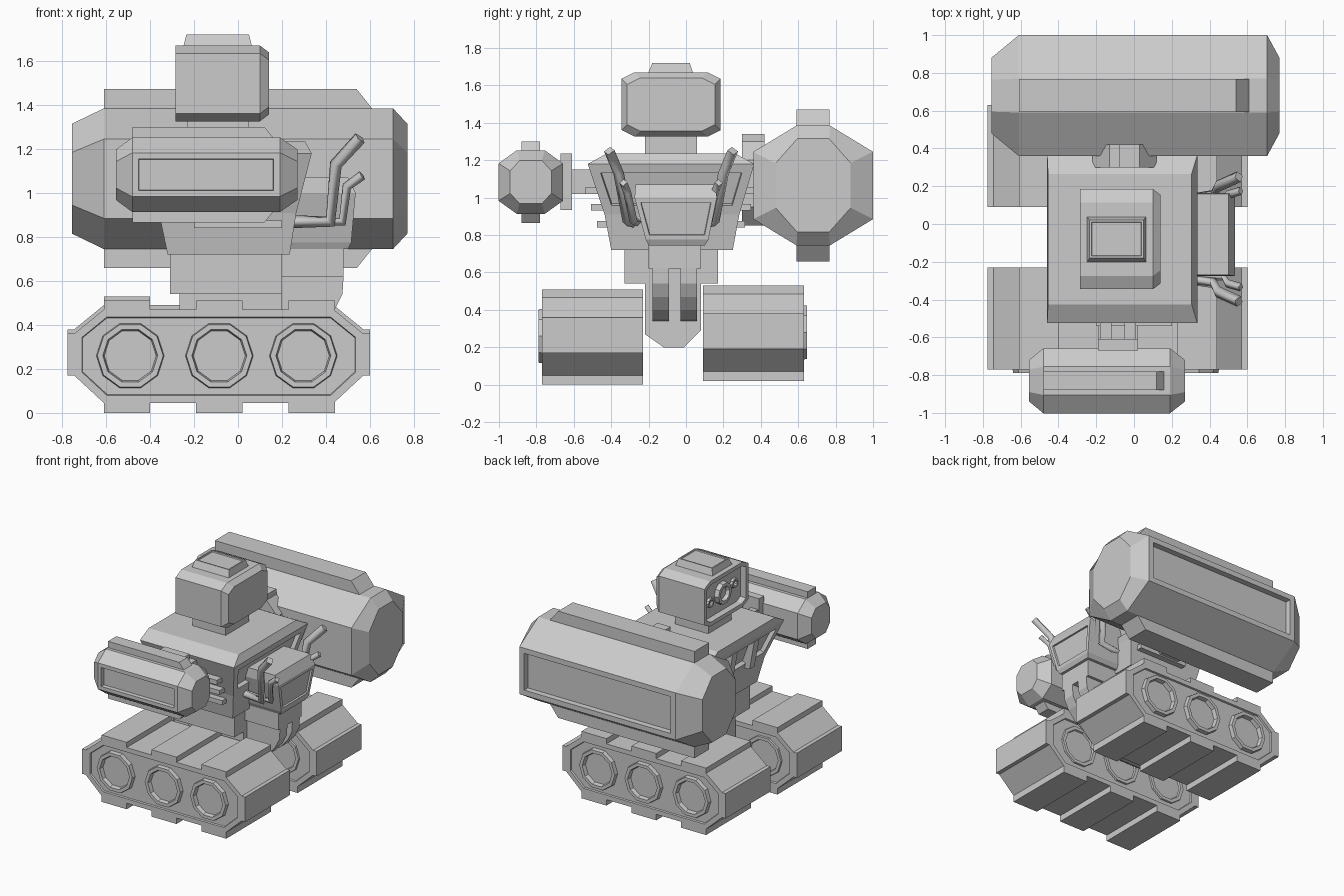
import bpy, bmesh, math
from mathutils import Vector

cube = bpy.data.objects.get("Cube")
if cube:
    bpy.data.objects.remove(cube, do_unlink=True)

grey = bpy.data.materials.new("plain_grey")
grey.use_nodes = True
grey.diffuse_color = (0.6, 0.6, 0.6, 1)
grey.node_tree.nodes["Principled BSDF"].inputs["Base Color"].default_value = (0.6, 0.6, 0.6, 1)

CY = -0.08  # centre line of the robot body in y


def finish(name, bm):
    bmesh.ops.recalc_face_normals(bm, faces=bm.faces)
    mesh = bpy.data.meshes.new(name)
    bm.to_mesh(mesh)
    bm.free()
    mesh.materials.append(grey)
    ob = bpy.data.objects.new(name, mesh)
    bpy.context.collection.objects.link(ob)
    return ob


def loft(name, rings, panels=()):
    """Skin matching rings, cap both ends; panels = (direction, border, depth)."""
    bm = bmesh.new()
    rows = [[bm.verts.new(p) for p in ring] for ring in rings]
    n = len(rows[0])
    for a, b in zip(rows, rows[1:]):
        for i in range(n):
            j = (i + 1) % n
            bm.faces.new((a[i], a[j], b[j], b[i]))
    bm.faces.new(rows[0])
    bm.faces.new(rows[-1])
    bmesh.ops.recalc_face_normals(bm, faces=bm.faces)
    for direction, border, depth in panels:
        d = Vector(direction)
        bm.normal_update()
        face = max(bm.faces, key=lambda f: (f.normal.dot(d) > 0.85) * f.calc_area())
        bmesh.ops.inset_individual(bm, faces=[face], thickness=border, use_even_offset=True)
        bmesh.ops.inset_individual(bm, faces=[face], thickness=0.004, depth=-depth)
    return finish(name, bm)


def rect(x0, x1, y0, y1, z):
    return [(x0, y0, z), (x1, y0, z), (x1, y1, z), (x0, y1, z)]


def box(name, x0, x1, y0, y1, z0, z1):
    return loft(name, [rect(x0, x1, y0, y1, z0), rect(x0, x1, y0, y1, z1)])


def prism_y(name, profile, y0, y1, panels=()):
    return loft(name, [[(x, y, z) for x, z in profile] for y in (y0, y1)], panels)


def prism_x(name, profile, x0, x1, panels=()):
    return loft(name, [[(x, y, z) for y, z in profile] for x in (x0, x1)], panels)


def disc(name, centre, axis, steps, sides=10):
    """Turned part: steps are (radius, offset along axis)."""
    c, rings = Vector(centre), []
    for r, o in steps:
        ring = []
        for i in range(sides):
            a = math.tau * i / sides
            u, v = r * math.cos(a), r * math.sin(a)
            ring.append(c + Vector((u, o, v) if axis == "y" else (o, u, v)))
        rings.append(ring)
    return loft(name, rings)


def tube(name, points, radius):
    curve = bpy.data.curves.new(name, "CURVE")
    curve.dimensions = "3D"
    curve.bevel_depth = radius
    curve.bevel_resolution = 0
    curve.use_fill_caps = True
    spline = curve.splines.new("POLY")
    spline.points.add(len(points) - 1)
    for p, co in zip(spline.points, points):
        p.co = (*co, 1)
    curve.materials.append(grey)
    bpy.context.collection.objects.link(bpy.data.objects.new(name, curve))


# Track units with tread pads and wheels on both faces
def track(side, y0, y1, lift):
    hull = [(-.61, .47), (-.745, .36), (-.745, .17), (-.61, .045),
            (.435, .045), (.57, .17), (.57, .36), (.435, .47)]
    hull = [(x, z + lift) for x, z in hull]
    prism_y(side + "_track_hull", hull, y0, y1, [((0, s, 0), .035, .012) for s in (-1, 1)])
    for i, x in enumerate((-.61, -.19, .23)):
        box(f"{side}_top_pad_{i}", x, x + .21, y0, y1, .46 + lift, .51 + lift)
        box(f"{side}_bottom_pad_{i}", x, x + .21, y0, y1, lift, .05 + lift)
    for end, xa, xb in (("face", -.775, -.74), ("tail", .565, .6)):
        box(f"{side}_{end}_pad", xa, xb, y0, y1, .17 + lift, .36 + lift)
    for y, s in ((y0, -1), (y1, 1)):
        for i, x in enumerate((-.49, -.085, .297)):
            out = .018 if y * s > .3 else .0
            disc(f"{side}_wheel_{i}", (x, y, .26 + lift), "y",
                 [(.157, -.03 * s), (.15, out * s), (.125, out * s), (.115, -.025 * s)])


track("front", -.77, -.23, 0)
track("back", .09, .63, .02)

# Pelvis, waist and tail support
prism_x("pelvis", [(-.22, .54), (-.22, .27), (-.12, .2), (-.01, .2), (.08, .29), (.08, .54)], -.265, .2)
box("waist", -.31, .2, -.33, .17, .54, .73)
box("tail_block", .15, .48, -.2, .08, .62, .76)
bend = [(.2, .62), (.48, .62), (.475, .54), (.44, .47), (.38, .4), (.3, .35), (.2, .34)]
for i, y in enumerate((-.18, -.03)):
    prism_y(f"tail_prong_{i}", bend, y, y + .09)

# Torso: inverted wedge with bevelled shoulders
loft("torso", [rect(-.32, .235, CY - .32, CY + .33, .72),
               rect(-.36, .265, CY - .355, CY + .365, .91),
               rect(-.46, .335, CY - .445, CY + .445, 1.18),
               rect(-.455, .305, CY - .345, CY + .345, 1.235)],
     [((-1, 0, -.3), .05, .03), ((1, 0, -.3), .05, .03)])
for s in (-1, 1):
    for i in range(3):
        z = .84 + .09 * i
        y = CY + s * (.36 + .033 * i)
        box(f"side_vent_{i}", -.2, .2, y - .035, y + .035, z, z + .035)
for i, y in enumerate((CY - .16, CY + .1)):
    loft(f"chest_slat_{i}", [rect(-.41, -.33, y, y + .06, .92), rect(-.45, -.37, y, y + .06, 1.14)])

# Tail pod and exhaust pipes
loft("tail_pod", [rect(.2, .5, -.2, .1, .745), rect(.2, .515, -.215, .12, .775),
                  rect(.2, .535, -.275, .165, 1.0), rect(.2, .5, -.27, .16, 1.07)],
     [((1, 0, 0), .025, .012)])
for s, side in ((-1, "front"), (1, "back")):
    tube(side + "_tall_pipe", [(.24, CY + s * .2, .87), (.42, CY + s * .23, .87),
                               (.445, CY + s * .28, 1.13), (.555, CY + s * .33, 1.25)], .03)
    tube(side + "_short_pipe", [(.24, CY + s * .18, .87), (.475, CY + s * .2, .87),
                                (.495, CY + s * .235, 1.03), (.565, CY + s * .255, 1.08)], .022)

# Neck and head, face looking toward -x
box("neck", -.23, .05, CY - .14, CY + .14, 1.2, 1.35)


def head_ring(x, k):
    hy, hz, c, d = .265 - k, .172 - k, .07, .035
    shape = [(-hy, -hz + d), (-hy + c, -hz), (hy - c, -hz), (hy, -hz + d),
             (hy, hz - d), (hy - c, hz), (-hy + c, hz), (-hy, hz - d)]
    return [(x, CY + y, 1.498 + z) for y, z in shape]


loft("head", [head_ring(-.285, 0), head_ring(.1, 0), head_ring(.14, .03)],
     [((-1, 0, 0), .03, .045)])
loft("head_cap", [rect(-.25, .065, -.205, .04, 1.66), rect(-.235, .05, -.18, .02, 1.72)],
     [((0, 0, 1), .01, .008)])
disc("main_eye", (-.24, CY, 1.5), "x", [(.085, .01), (.08, -.035), (.055, -.035), (.045, -.01)])
for s in (-1, 1):
    disc("small_eye", (-.24, CY + s * .145, 1.5 - s * .02), "x",
         [(.04, .01), (.036, -.02), (.022, -.02), (.018, 0)])


# Arm pods: tapered octagonal barrels with a strap and an outer panel
def arm(side, s, cy, cz, xs, main, end, border, strap):
    def ring(x, size):
        h, flat_y, flat_z, hz = size
        shape = [(-h, -flat_z), (-flat_y, -hz), (flat_y, -hz), (h, -flat_z),
                 (h, flat_z), (flat_y, hz), (-flat_y, hz), (-h, flat_z)]
        return [(x, cy + y, cz + z) for y, z in shape]
    loft(side + "_arm_pod", [ring(x, z) for x, z in zip(xs, (end, main, main, end))],
         [((0, s, 0), border, border)])
    x0, x1, half, reach = strap
    for up in (-1, 1):
        low, high = cz + up * main[3] * .9, cz + up * reach
        slope = reach - main[3] * .9
        prism_y(side + "_arm_strap", [(x0, low), (x0, high), (x1, high), (x1 + slope * .8, low)],
                cy - half, cy + half)


arm("front", -1, -.83, 1.083, (-.555, -.48, .19, .27),
    (.172, .075, .1, .17), (.11, .06, .06, .115), .028, (-.48, .12, .05, .218))
arm("back", 1, .68, 1.065, (-.755, -.61, .705, .77),
    (.32, .09, .18, .32), (.2, .085, .12, .25), .04, (-.61, .54, .088, .407))

# Shoulder joints
box("front_shoulder_plate", -.19, .02, -.67, -.61, .935, 1.235)
for i, x in enumerate((-.18, -.05)):
    box(f"front_shoulder_rod_{i}", x, x + .06, -.63, -.38, 1.02, 1.15)
prism_y("back_shoulder_plate", [(-.22, .95), (-.13, .85), (.03, .85), (.12, .95),
                                (.12, 1.2), (.03, 1.3), (-.13, 1.3), (-.22, 1.2)], .3, .42)
box("back_shoulder_tab", -.08, .03, .3, .42, 1.2, 1.34)
